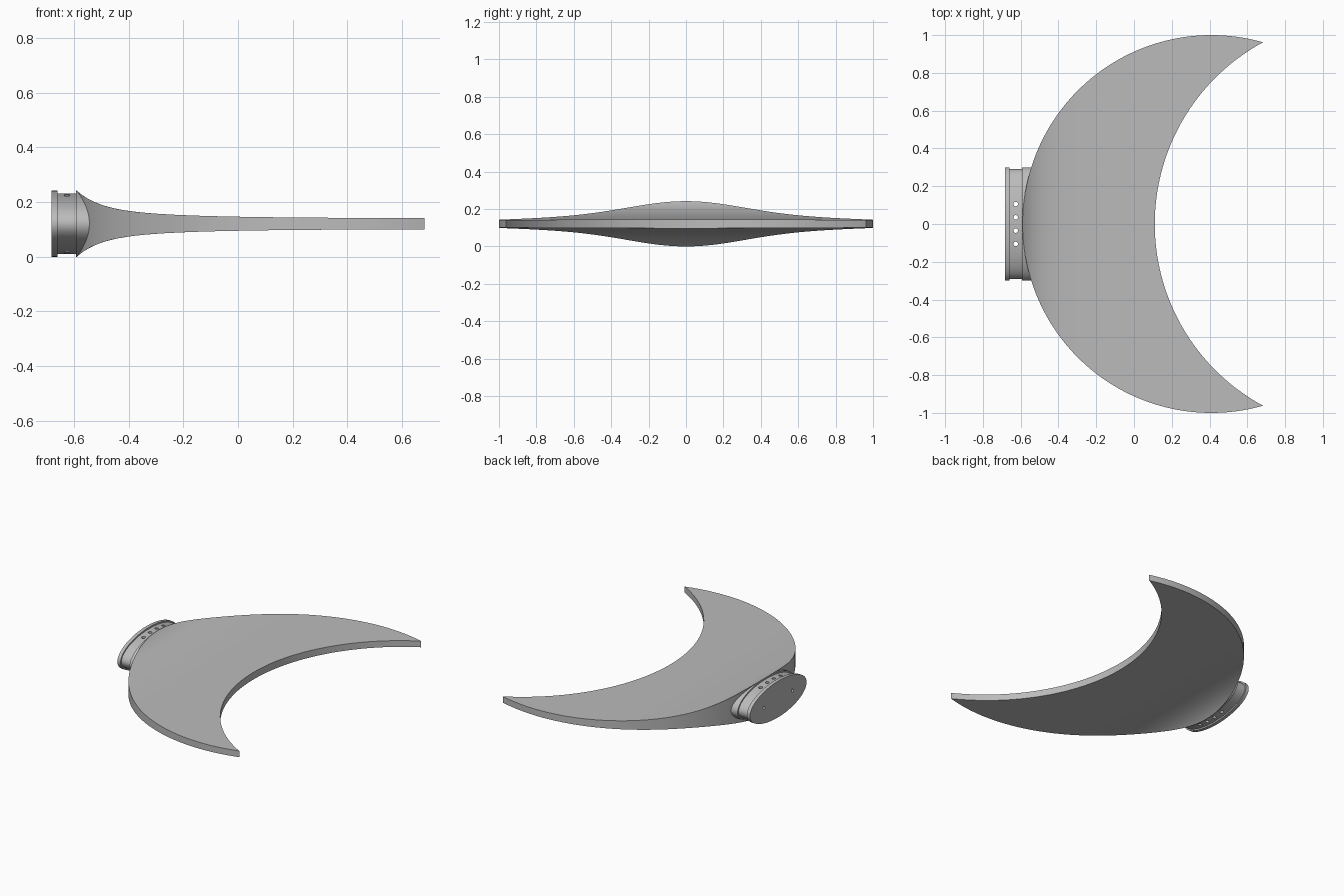
import bpy, bmesh
from math import sin, cos, asin, acos, exp, pi, sqrt, radians
from mathutils import Matrix

cube = bpy.data.objects.get("Cube")
if cube:
    bpy.data.objects.remove(cube, do_unlink=True)

MID = 0.121              # height of the symmetry plane
OUT_C, TIP_X = 0.41, 0.683   # centre of the unit outer arc, tip position
IN_X = 0.11              # middle of the inner arc

grey = bpy.data.materials.new("satin grey")
grey.use_nodes = True
grey.diffuse_color = (0.5, 0.5, 0.5, 1)
grey.node_tree.nodes["Principled BSDF"].inputs["Base Color"].default_value = (0.5, 0.5, 0.5, 1)


def make_object(name, bm):
    bmesh.ops.recalc_face_normals(bm, faces=bm.faces)
    mesh = bpy.data.meshes.new(name)
    bm.to_mesh(mesh)
    bm.free()
    mesh.materials.append(grey)
    obj = bpy.data.objects.new(name, mesh)
    bpy.context.collection.objects.link(obj)
    return obj


def activate(obj):
    bpy.ops.object.select_all(action='DESELECT')
    obj.select_set(True)
    bpy.context.view_layer.objects.active = obj


def smooth(obj, angle):
    activate(obj)
    bpy.ops.object.shade_smooth_by_angle(angle=radians(angle))


def half_thickness(x):
    u = x + 0.59
    return 0.02 + 0.04 * exp(-u / 0.3) + 0.061 * exp(-u / 0.08)


# Crescent blade: lofted between the outer and inner arcs, thick at the collar
tip_y = sqrt(1 - (TIP_X - OUT_C) ** 2)
sag = TIP_X - IN_X
in_r = (tip_y ** 2 + sag ** 2) / (2 * sag)
out_a, in_a = acos(OUT_C - TIP_X), asin(tip_y / in_r)
LONG, WIDE = 128, 24
bm = bmesh.new()
skins = []
for side in (1, -1):
    rows = []
    for i in range(LONG + 1):
        u = 2 * i / LONG - 1
        ox, oy = OUT_C - cos(out_a * u), sin(out_a * u)
        ix, iy = IN_X + in_r * (1 - cos(in_a * u)), in_r * sin(in_a * u)
        row = []
        for j in range(WIDE + 1):
            v = (j / WIDE) ** 1.7
            x, y = ox + (ix - ox) * v, oy + (iy - oy) * v
            row.append(bm.verts.new((x, y, MID + side * half_thickness(x))))
        rows.append(row)
    for a, b in zip(rows, rows[1:]):
        for j in range(WIDE):
            bm.faces.new((a[j], a[j + 1], b[j + 1], b[j]))
    skins.append(rows)
top, bottom = skins
for j in (0, WIDE):
    for i in range(LONG):
        bm.faces.new((top[i][j], top[i + 1][j], bottom[i + 1][j], bottom[i][j]))
bmesh.ops.remove_doubles(bm, verts=bm.verts, dist=0.0001)
smooth(make_object("crescent_blade", bm), 28)

# Oval collar: two flanges with a neck, the last ring following the blade rim
SEG = 96
bm = bmesh.new()
rings = []
profile = [(-0.683, 0), (-0.66, 0), (-0.66, 0.01), (-0.592, 0.01), (-0.592, 0), (None, 0)]
for x, inset in profile:
    ring = []
    for k in range(SEG):
        a = 2 * pi * k / SEG
        y, z = (0.3 - inset) * cos(a), (MID - inset) * sin(a)
        px = OUT_C - sqrt(1 - y * y) if x is None else x
        ring.append(bm.verts.new((px, y, MID + z)))
    rings.append(ring)
for a, b in zip(rings, rings[1:]):
    for k in range(SEG):
        n = (k + 1) % SEG
        bm.faces.new((a[k], a[n], b[n], b[k]))
bm.faces.new(rings[0])
last = rings[-1]
for k in range(SEG // 2):
    quad = [last[k], last[k + 1], last[-k - 1], last[-k]]
    bm.faces.new(list(dict.fromkeys(quad)))
collar = make_object("oval_collar", bm)

# Drilled holes: four through the neck, two in the end face
bm = bmesh.new()


def drill(location, radius, depth, turn=0):
    bmesh.ops.create_cone(bm, cap_ends=True, segments=24, radius1=radius, radius2=radius,
                          depth=depth, matrix=Matrix.Translation(location) @ Matrix.Rotation(turn, 4, 'Y'))


for y in (-0.105, -0.035, 0.035, 0.105):
    drill((-0.626, y, MID), 0.012, 0.4)
for y in (-0.15, 0.15):
    drill((-0.66, y, MID), 0.01, 0.14, pi / 2)
cutter = make_object("hole_cutter", bm)
cutter.hide_render = True
holes = collar.modifiers.new("holes", 'BOOLEAN')
holes.operation = 'DIFFERENCE'
holes.solver = 'EXACT'
holes.object = cutter
activate(collar)
bpy.ops.object.modifier_apply(modifier=holes.name)
bpy.data.objects.remove(cutter, do_unlink=True)
smooth(collar, 30)
